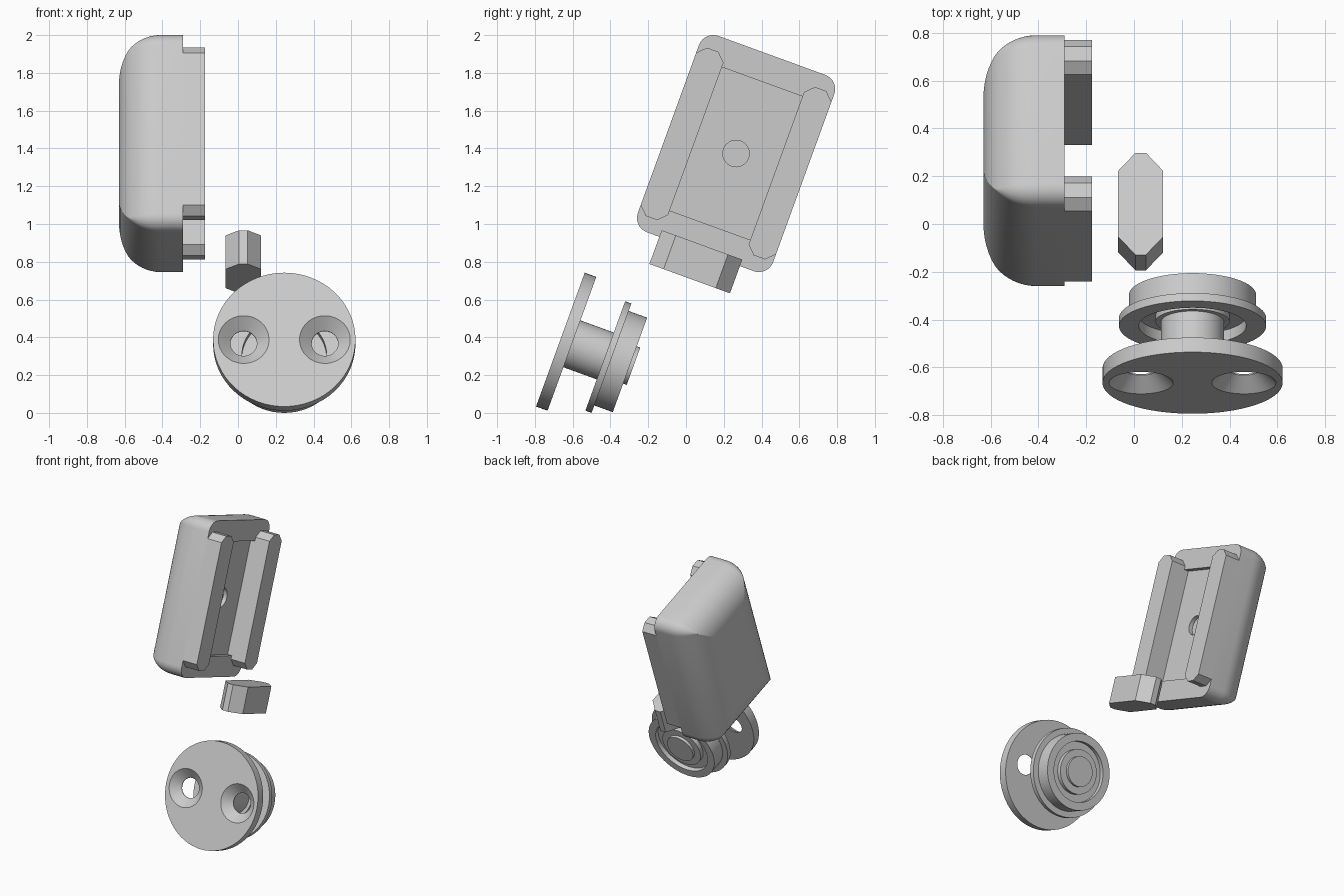
import bpy
import bmesh
from math import sin, cos, pi, radians

cube = bpy.data.objects.get("Cube")
if cube:
    bpy.data.objects.remove(cube, do_unlink=True)

TILT = radians(-20)
SIDES = 64

grey = bpy.data.materials.new("light_grey")
grey.use_nodes = True
grey.diffuse_color = (0.6, 0.6, 0.6, 1)
grey.node_tree.nodes["Principled BSDF"].inputs["Base Color"].default_value = (0.6, 0.6, 0.6, 1)


def loft(name, rings, place):
    """Skin a stack of equal-length closed rings and cap both ends."""
    bm = bmesh.new()
    loops = [[bm.verts.new(p) for p in ring] for ring in rings]
    for a, b in zip(loops, loops[1:]):
        for i in range(len(a)):
            j = (i + 1) % len(a)
            bm.faces.new((a[i], a[j], b[j], b[i]))
    bm.faces.new(loops[0])
    bm.faces.new(loops[-1])
    bmesh.ops.recalc_face_normals(bm, faces=bm.faces)
    mesh = bpy.data.meshes.new(name)
    bm.to_mesh(mesh)
    bm.free()
    mesh.materials.append(grey)
    ob = bpy.data.objects.new(name, mesh)
    bpy.context.collection.objects.link(ob)
    ob.location = place
    ob.rotation_euler.x = TILT
    return ob


def select(ob):
    bpy.ops.object.select_all(action="DESELECT")
    ob.select_set(True)
    bpy.context.view_layer.objects.active = ob


def cut(ob, cutter):
    """Subtract the cutter and discard it."""
    bpy.context.view_layer.update()
    mod = ob.modifiers.new("cut", "BOOLEAN")
    mod.operation = "DIFFERENCE"
    mod.solver = "EXACT"
    mod.object = cutter
    select(ob)
    bpy.ops.object.modifier_apply(modifier=mod.name)
    bpy.data.objects.remove(cutter, do_unlink=True)


def smooth(ob):
    select(ob)
    bpy.ops.object.shade_smooth_by_angle(angle=radians(30))


def circle_y(r, y, x=0):
    turn = [2 * pi * i / SIDES for i in range(SIDES)]
    return [(x + r * cos(t), y, r * sin(t)) for t in turn]


def circle_x(r, x):
    return [(x, a, b) for a, _, b in circle_y(r, 0)]


def lathe(name, profile, place, x=0):
    return loft(name, [circle_y(r, s, x) for r, s in profile], place)


def rounded_rect(x, hw, hh, r, steps=8):
    ring = []
    for k, (sy, sz) in enumerate([(1, 1), (-1, 1), (-1, -1), (1, -1)]):
        for i in range(steps + 1):
            t = pi / 2 * (k + i / steps)
            ring.append((x, sy * (hw - r) + r * cos(t), sz * (hh - r) + r * sin(t)))
    return ring


def rect(x, hw, hh):
    return [(x, -hw, -hh), (x, hw, -hh), (x, hw, hh), (x, -hw, hh)]


# Case: rounded slab whose outer face has a large fillet
CASE = (0, 0.265, 1.373)
HW, HH, CORNER, FILLET = 0.381, 0.553, 0.08, 0.22
FRONT, OUTER = -0.29, -0.63
rings = [rounded_rect(FRONT, HW, HH, CORNER)]
for i in range(15):
    t = pi / 2 * i / 14
    inset = FILLET * (1 - cos(t))
    rings.append(rounded_rect(OUTER + FILLET * (1 - sin(t)), HW - inset, HH - inset,
                              max(CORNER - inset, 0.003)))
case = loft("case", rings, CASE)

# Shallow pocket with a blind round hole in its floor
POCKET = FRONT - 0.035
cut(case, loft("pocket_cutter", [rect(POCKET, 0.227, 0.404), rect(0, 0.227, 0.404)], CASE))
cut(case, loft("hole_cutter", [circle_x(0.07, POCKET - 0.03), circle_x(0.07, 0)], CASE))
smooth(case)

# Two chamfered rails along the long edges of the pocket
for side, name in ((-1, "front_rail"), (1, "back_rail")):
    inner, outer, end, c = 0.227, HW, 0.474, 0.045
    half = [(outer, end - c), (outer - c, end), (inner + c, end), (inner, end - c)]
    outline = half + [(y, -z) for y, z in reversed(half)]
    loft(name, [[(x, side * y, z) for y, z in outline] for x in (FRONT - 0.001, -0.175)], CASE)

# Loose slider block with tapered ends
w, tip, length, taper = 0.094, 0.022, 0.227, 0.08
half = [(tip, -length), (w, taper - length), (w, length - taper), (tip, length)]
outline = half + [(-x, y) for x, y in reversed(half)]
loft("slider_block", [[(x, y, z) for x, y in outline] for z in (-0.095, 0.095)],
     (0.028, 0.052, 0.80))

# Mounting disc with two countersunk screw holes
SPOOL = (0.245, -0.665, 0.388)
THICK = 0.065
disc = lathe("mounting_disc", [(0.377, 0), (0.377, THICK)], SPOOL)
for x in (-0.215, 0.215):
    cut(disc, lathe("screw_cutter", [(0.145, -0.01), (0.07, THICK - 0.005), (0.07, THICK + 0.02)],
                    SPOOL, x))
smooth(disc)

# Hub: neck, recessed flange, drum with a grooved back and a central boss
hub = lathe("hub", [
    (0.132, THICK - 0.002), (0.132, 0.272), (0.155, 0.272), (0.155, 0.30),
    (0.225, 0.30), (0.225, 0.253), (0.308, 0.253), (0.308, 0.288),
    (0.266, 0.288), (0.266, 0.392), (0.21, 0.392), (0.21, 0.36),
    (0.155, 0.36), (0.155, 0.392), (0.105, 0.392), (0.105, 0.412)], SPOOL)
smooth(hub)
